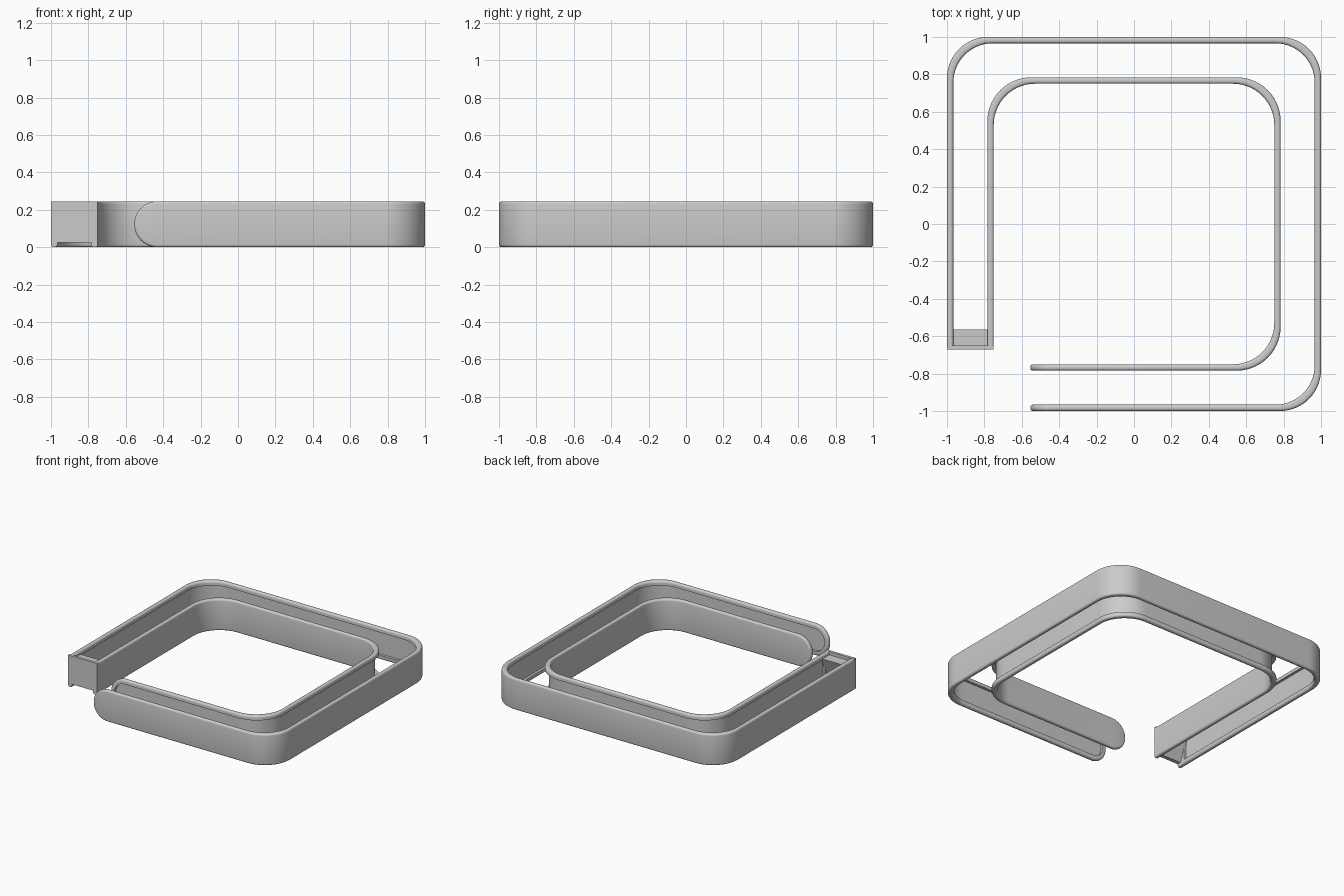
import bpy, bmesh, math

if "Cube" in bpy.data.objects:
    bpy.data.objects.remove(bpy.data.objects["Cube"])

H = 0.245          # band height
TIP_X = -0.555     # rounded free end
END_Y = -0.67      # square end at the cap
LIP = 0.034        # rim left around the groove
ARC, TIP = 14, 12


def wall_line(a, r, inset, end_y):
    """Plan line of one wall face: rounded tip stations, three corners, square end."""
    pts = []
    rt = H / 2 - inset
    for i in range(TIP):
        t = math.radians(7 + 83 * i / (TIP - 1))
        x = TIP_X + inset + rt * (1 - math.cos(t))
        pts.append((x, -a, rt * math.sin(t)))
    c = a - r
    for k, (cx, cy) in enumerate([(c, -c), (c, c), (-c, c)]):
        for i in range(ARC + 1):
            t = math.radians(-90 + 90 * k + 90 * i / ARC)
            pts.append((cx + r * math.cos(t), cy + r * math.sin(t), rt))
    pts.append((-a, end_y, rt))
    return pts


def make_band(name, a_out, r_out, a_in, r_in, fillet=0, inset=0, end_y=END_Y):
    bm = bmesh.new()
    rings = []
    for (ox, oy, h), (ix, iy, _) in zip(wall_line(a_out, r_out, inset, end_y),
                                        wall_line(a_in, r_in, inset, end_y)):
        lo, hi = H / 2 - h, H / 2 + h
        rings.append([bm.verts.new(p) for p in
                      ((ox, oy, lo), (ox, oy, hi), (ix, iy, hi), (ix, iy, lo))])
    for p, q in zip(rings, rings[1:]):
        for j in range(4):
            k = (j + 1) % 4
            bm.faces.new((p[j], q[j], q[k], p[k]))
    bm.faces.new(rings[0])
    bm.faces.new(rings[-1][::-1])
    bmesh.ops.recalc_face_normals(bm, faces=bm.faces)
    if fillet:
        # soften the rims, keep the square end crisp
        end = set(rings[-1])
        rims = [e for e in bm.edges if e.calc_face_angle(0) > math.radians(40)
                and not (e.verts[0] in end and e.verts[1] in end)]
        bmesh.ops.bevel(bm, geom=rims, offset=fillet, segments=4, profile=0.5,
                        affect='EDGES', clamp_overlap=False)
    me = bpy.data.meshes.new(name)
    bm.to_mesh(me)
    bm.free()
    ob = bpy.data.objects.new(name, me)
    bpy.context.collection.objects.link(ob)
    return ob


def carve(ob, cutter):
    """Sink the groove into the wall, then smooth it."""
    bpy.ops.object.select_all(action='DESELECT')
    bpy.context.view_layer.objects.active = ob
    ob.select_set(True)
    mod = ob.modifiers.new("groove", 'BOOLEAN')
    mod.operation, mod.solver, mod.object = 'DIFFERENCE', 'EXACT', cutter
    bpy.ops.object.modifier_apply(modifier=mod.name)
    bpy.data.objects.remove(cutter)
    bpy.ops.object.shade_smooth_by_angle(angle=math.radians(35))


def make_box(name, x0, x1, y0, y1, z0, z1):
    bpy.ops.mesh.primitive_cube_add(size=1, location=((x0 + x1) / 2, (y0 + y1) / 2, (z0 + z1) / 2))
    ob = bpy.context.object
    ob.name = name
    ob.scale = (x1 - x0, y1 - y0, z1 - z0)
    bpy.ops.object.transform_apply(location=False, rotation=False, scale=True)
    return ob


# Two concentric walls, each grooved on the side facing the gap
carve(make_band("outer_wall", 1.0, 0.22, 0.966, 0.21, 0.014),
      make_band("outer_groove", 0.986, 0.22, 0.95, 0.21, inset=LIP, end_y=-0.6))
carve(make_band("inner_wall", 0.784, 0.235, 0.75, 0.22, 0.014),
      make_band("inner_groove", 0.80, 0.235, 0.763, 0.235, inset=LIP, end_y=-0.6))

# End cap joining the walls, raised above a shallow notch
make_box("end_cap", -1.0, -0.75, END_Y, -0.65, 0.025, H)

# Ledge behind the cap, sloping on its underside
ledge = make_box("end_ledge", -0.975, -0.775, -0.655, -0.565, 0.025, 0.22)
for v in ledge.data.vertices:
    if v.co.z < 0 and v.co.y > 0:
        v.co.y = -0.03
